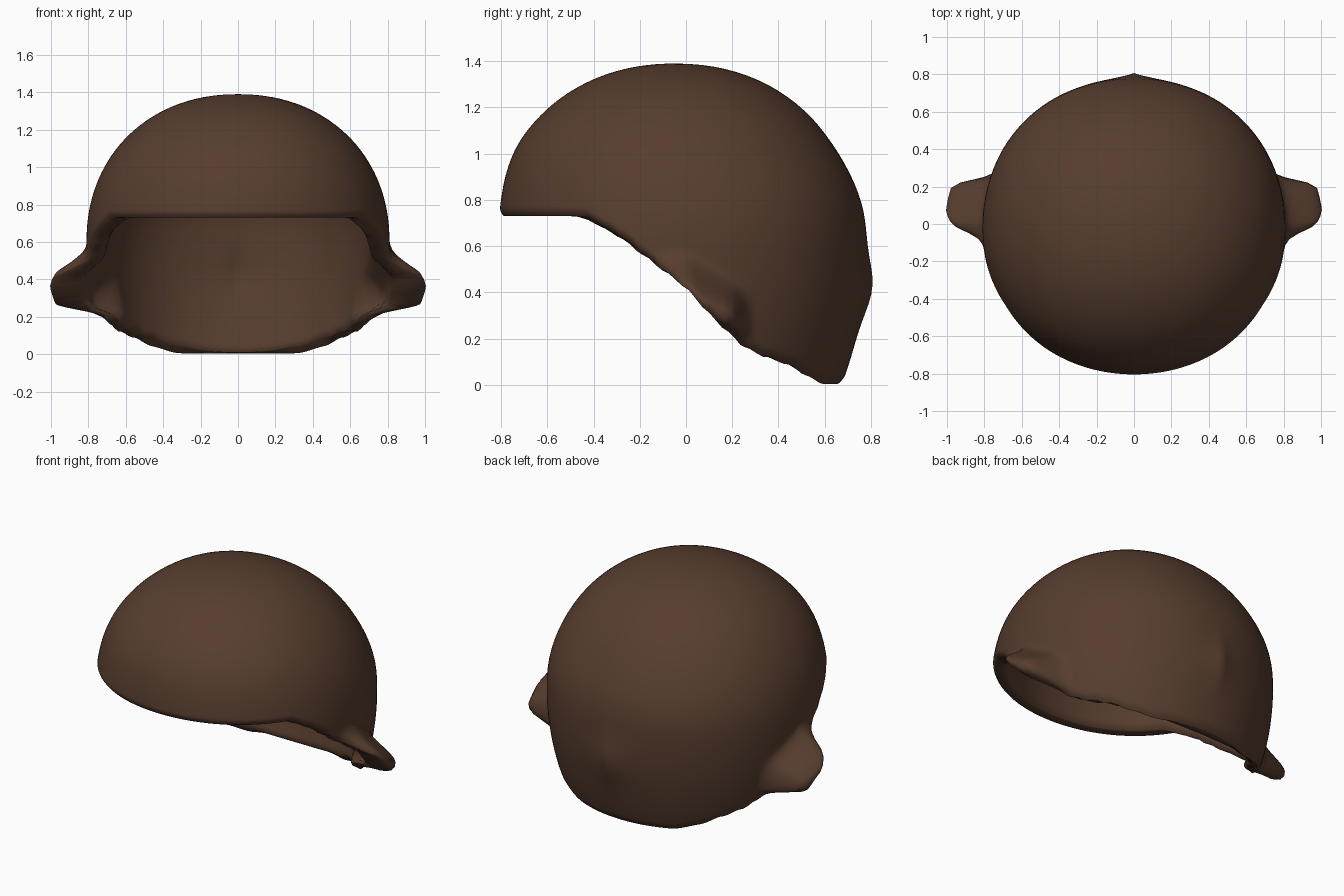
import bpy, bmesh
from math import sin, cos, pi, exp

if "Cube" in bpy.data.objects:
    bpy.data.objects.remove(bpy.data.objects["Cube"])

SEG, ROWS = 160, 48
# hairline height against depth: flat fringe, slope past the ears, low nape
CUT = [(-2, .73), (-.44, .73), (-.28, .64), (0, .42), (.12, .29), (.25, .17),
       (.33, .13), (.45, .09), (.52, .05), (.6, .005), (2, .0)]


def smooth(a, b, v):
    t = min(1, max(0, (v - a) / (b - a)))
    return t * t * (3 - 2 * t)


def hairline(y):
    for (y0, z0), (y1, z1) in zip(CUT, CUT[1:]):
        if y <= y1:
            z = z0 + (z1 - z0) * (y - y0) / (y1 - y0)
            break
    rough = smooth(-.45, -.2, y) * (1 - smooth(.5, .6, y))
    return z + .005 * rough * sin(y * 70)


def radius(z, s):
    h = z - .6
    if h > 0:
        k = max(0, 1 - (h / (.79 * s)) ** 2.13) ** (1 / 2.13)
    else:
        k = (1 - (h / 1.2) ** 2) ** .5
    return .81 * s * k


def base(a, z, s):
    # slightly squared-off circle
    r = radius(z, s) * (1 + .015 * sin(2 * a) ** 2)
    return r * cos(a), .985 * r * sin(a) - .018 - .03 * smooth(.7, 1.1, z)


def point(a, z, s, flare):
    x, y = base(a, z, s)
    # flared tuft over each ear, leaning along the hairline
    yc = min(.25, max(0, y))
    w = smooth(-.16, .02, y) * (1 - smooth(.2, .28, y))
    w *= (1 - smooth(.38 - .4 * yc, .59 - .6 * yc, z)) * smooth(.2, .27, z)
    x += (flare if x > 0 else -flare) * w
    # small pointed ridge at the back
    if y > 0:
        y += .035 * exp(-abs(x) / .1 - ((z - .42) / .14) ** 2)
    return x, y, z


def rim_height(a, s):
    lo, hi = -.05, 1.1
    for _ in range(30):
        m = (lo + hi) / 2
        if m > hairline(base(a, m, s)[1]):
            hi = m
        else:
            lo = m
    return hi


bm = bmesh.new()


def wall(s, side, flare):
    top = .6 + .79 * s
    pole = bm.verts.new((0, base(0, top, s)[1], top))
    cols = []
    for i in range(SEG):
        a = 2 * pi * i / SEG
        zr = rim_height(a, s)
        col = []
        for j in range(1, ROWS + 1):
            z = zr + (top - zr) * (1 + cos(pi * j / ROWS)) / 2
            edge = max(0, 1 - (z - zr) / .04) ** 2      # rounded rim
            col.append(bm.verts.new(point(a, z, s - side * .025 * edge, flare)))
        cols.append(col)
    for i in range(SEG):
        c, d = cols[i], cols[(i + 1) % SEG]
        bm.faces.new((pole, c[0], d[0]))
        for j in range(ROWS - 1):
            bm.faces.new((c[j], c[j + 1], d[j + 1], d[j]))
    return cols


# outer and inner walls joined along the hairline
outer, inner = wall(1.0, 1, .22), wall(.88, -1, .12)
for i in range(SEG):
    k = (i + 1) % SEG
    bm.faces.new((outer[i][-1], inner[i][-1], inner[k][-1], outer[k][-1]))
bmesh.ops.recalc_face_normals(bm, faces=bm.faces)

mesh = bpy.data.meshes.new("hair_cap")
bm.to_mesh(mesh)
bm.free()
hair = bpy.data.objects.new("hair_cap", mesh)
bpy.context.collection.objects.link(hair)
mat = bpy.data.materials.new("dark_brown")
mat.diffuse_color = (.095, .047, .028, 1)
mat.use_nodes = True
mat.node_tree.nodes["Principled BSDF"].inputs["Base Color"].default_value = mat.diffuse_color
mesh.materials.append(mat)
bpy.context.view_layer.objects.active = hair
hair.select_set(True)
bpy.ops.object.shade_smooth_by_angle(angle=1.0)
